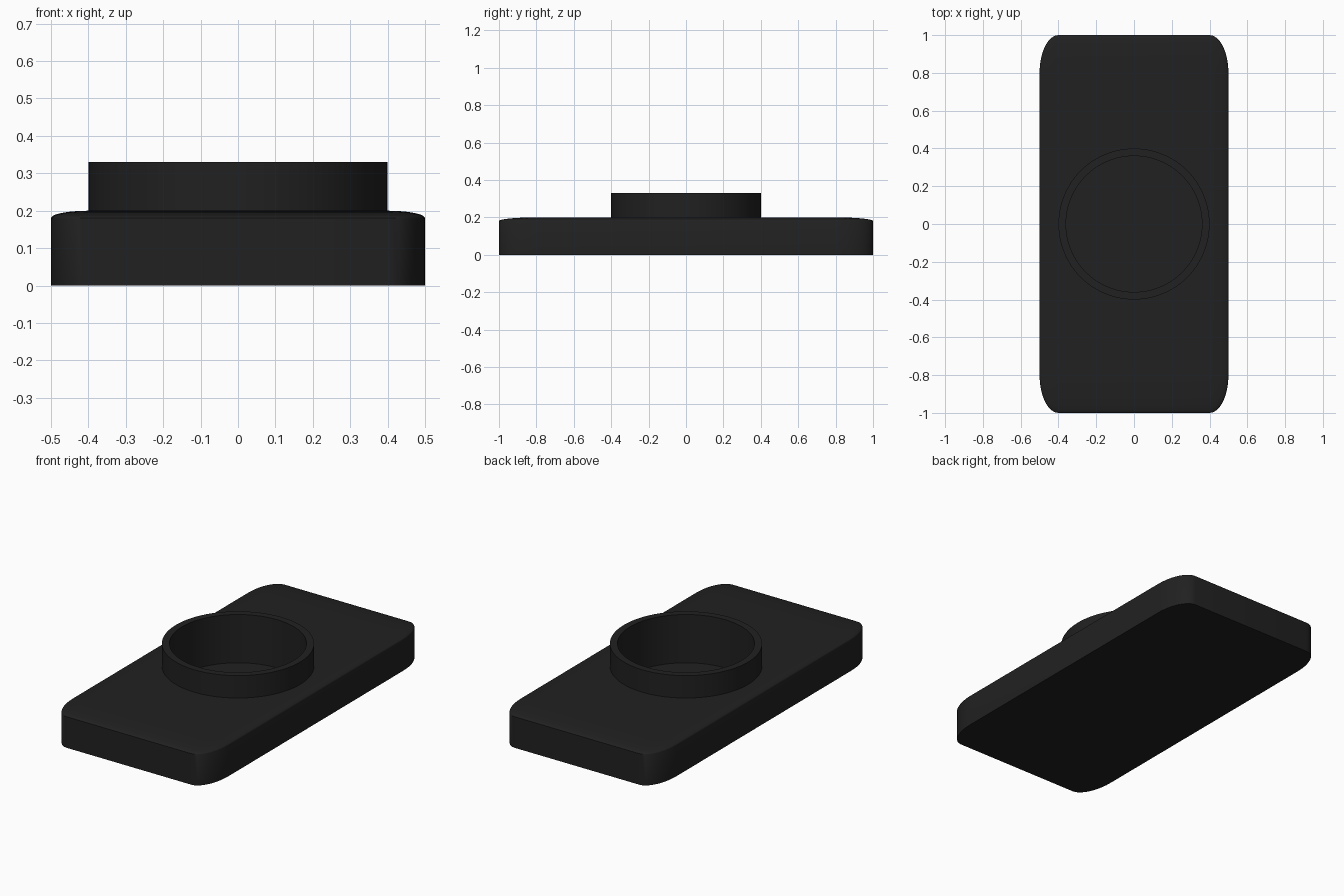
import bpy, bmesh, math

if "Cube" in bpy.data.objects:
    bpy.data.objects.remove(bpy.data.objects["Cube"])

mat = bpy.data.materials.new("black_plastic")
mat.diffuse_color = (0.015, 0.015, 0.015, 1)
mat.use_nodes = True
mat.node_tree.nodes["Principled BSDF"].inputs["Base Color"].default_value = mat.diffuse_color


def make_object(name, bm):
    bmesh.ops.recalc_face_normals(bm, faces=bm.faces)
    mesh = bpy.data.meshes.new(name)
    bm.to_mesh(mesh)
    bm.free()
    obj = bpy.data.objects.new(name, mesh)
    bpy.context.collection.objects.link(obj)
    mesh.materials.append(mat)
    return obj


def smooth(obj):
    bpy.ops.object.select_all(action='DESELECT')
    obj.select_set(True)
    bpy.context.view_layer.objects.active = obj
    bpy.ops.object.shade_smooth_by_angle(angle=math.radians(35))


# Base plate: cube rounded on all but the bottom edges, then flattened
bm = bmesh.new()
bmesh.ops.create_cube(bm, size=2)
edges = [e for e in bm.edges if any(v.co.z > 0 for v in e.verts)]
bmesh.ops.bevel(bm, geom=edges, offset=0.2, segments=10, profile=0.5,
                affect='EDGES', clamp_overlap=True)
for v in bm.verts:
    v.co = (v.co.x * 0.5, v.co.y, (v.co.z + 1) * 0.1)
base = make_object("base_plate", bm)

# Round pocket in the base, hidden behind the collar wall
FLOOR, TOP = 0.05, 0.33
bm = bmesh.new()
bmesh.ops.create_cone(bm, cap_ends=True, segments=96, radius1=0.38,
                      radius2=0.38, depth=0.4)
bmesh.ops.translate(bm, verts=bm.verts, vec=(0, 0, FLOOR + 0.2))
cutter = make_object("pocket_cutter", bm)
cutter.hide_render = True
cutter.hide_set(True)
cut = base.modifiers.new("pocket", 'BOOLEAN')
cut.operation = 'DIFFERENCE'
cut.solver = 'EXACT'
cut.object = cutter
smooth(base)

# Raised collar: rectangular profile spun around z
bm = bmesh.new()
profile = [(0.36, FLOOR), (0.36, TOP), (0.40, TOP), (0.40, FLOOR)]
verts = [bm.verts.new((r, 0, z)) for r, z in profile]
loop = [bm.edges.new((verts[i], verts[(i + 1) % 4])) for i in range(4)]
bmesh.ops.spin(bm, geom=verts + loop, cent=(0, 0, 0), axis=(0, 0, 1),
               angle=2 * math.pi, steps=96)
bmesh.ops.remove_doubles(bm, verts=bm.verts, dist=1e-4)
smooth(make_object("collar_ring", bm))
